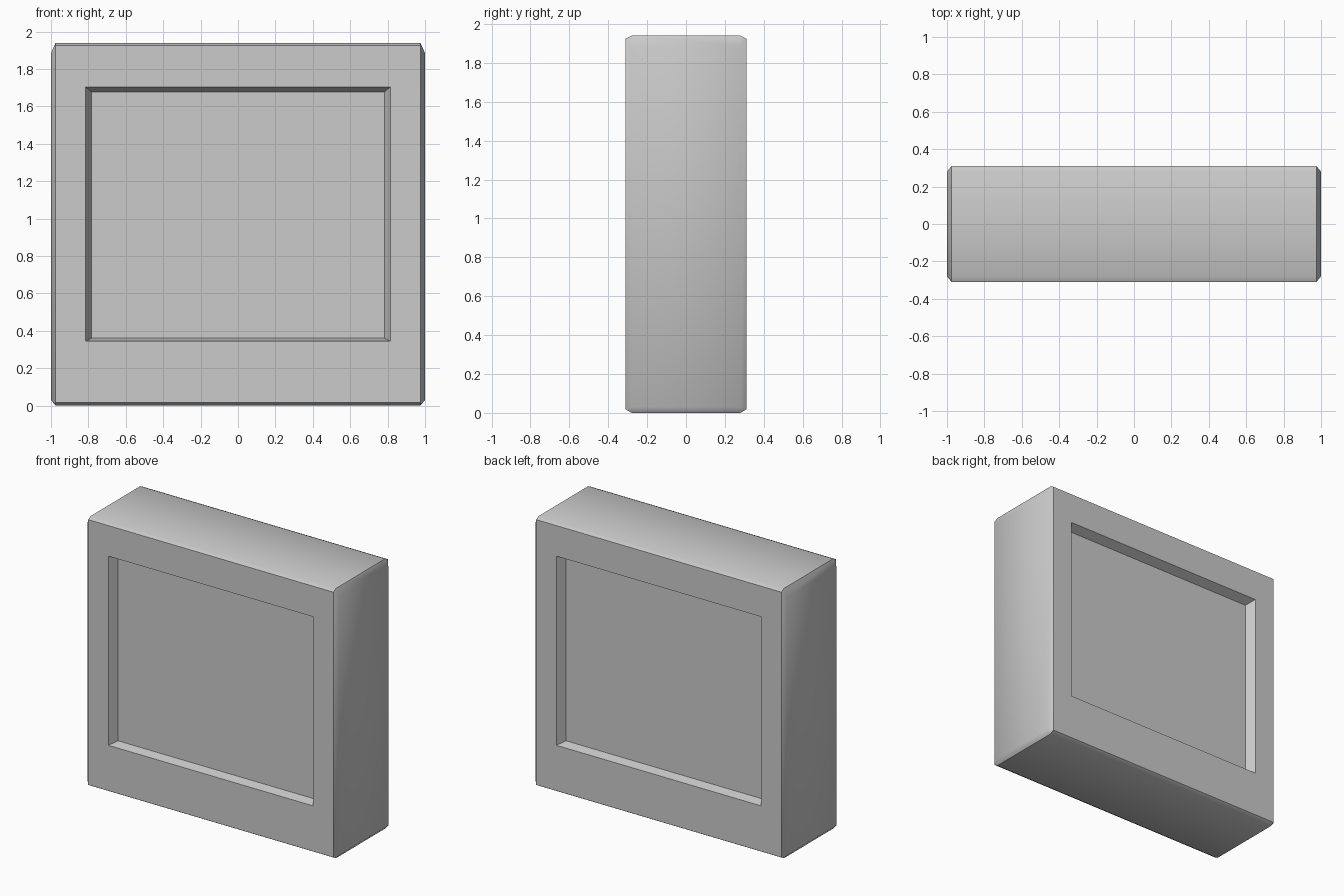
import bpy, bmesh, math

if "Cube" in bpy.data.objects:
    bpy.data.objects.remove(bpy.data.objects["Cube"])

TOP = 1.94
X, Y = 1.0, 0.31            # half sizes
XI, YI = 0.975, 0.28        # half sizes inside the chamfers


def snap_rect(face, half_w, z_low, z_high, y):
    """Move a quad's corners onto an upright rectangle."""
    mid = face.calc_center_median().z
    for v in face.verts:
        v.co = (math.copysign(half_w, v.co.x),
                y, z_high if v.co.z > mid else z_low)


# Chamfered block: hull of the six inset side rectangles
bm = bmesh.new()
for sx in (-1, 1):
    for sy in (-1, 1):
        for side_z, front_z, flat_z in ((0.03, 0.018, 0.0), (1.885, 1.925, TOP)):
            bm.verts.new((sx * X, sy * YI, side_z))
            bm.verts.new((sx * XI, sy * Y, front_z))
            bm.verts.new((sx * XI, sy * YI, flat_z))
bmesh.ops.convex_hull(bm, input=bm.verts[:])
bmesh.ops.dissolve_limit(bm, angle_limit=math.radians(1),
                         verts=bm.verts[:], edges=bm.edges[:])
bmesh.ops.recalc_face_normals(bm, faces=bm.faces[:])

# Recessed panel with sloping walls, front and back
for face in [f for f in bm.faces if abs(f.normal.y) > 0.99]:
    s = math.copysign(1, face.normal.y)
    bmesh.ops.inset_individual(bm, faces=[face], thickness=0.15)
    snap_rect(face, 0.815, 0.345, 1.705, s * Y)
    bmesh.ops.inset_individual(bm, faces=[face], thickness=0.03)
    snap_rect(face, 0.782, 0.361, 1.676, s * (Y - 0.065))

bm.normal_update()
mesh = bpy.data.meshes.new("panelled_block")
bm.to_mesh(mesh)
bm.free()
block = bpy.data.objects.new("panelled_block", mesh)
bpy.context.collection.objects.link(block)

# Soft chamfers, crisp recess edges
bpy.context.view_layer.objects.active = block
block.select_set(True)
bpy.ops.object.shade_smooth_by_angle(angle=math.radians(45))
